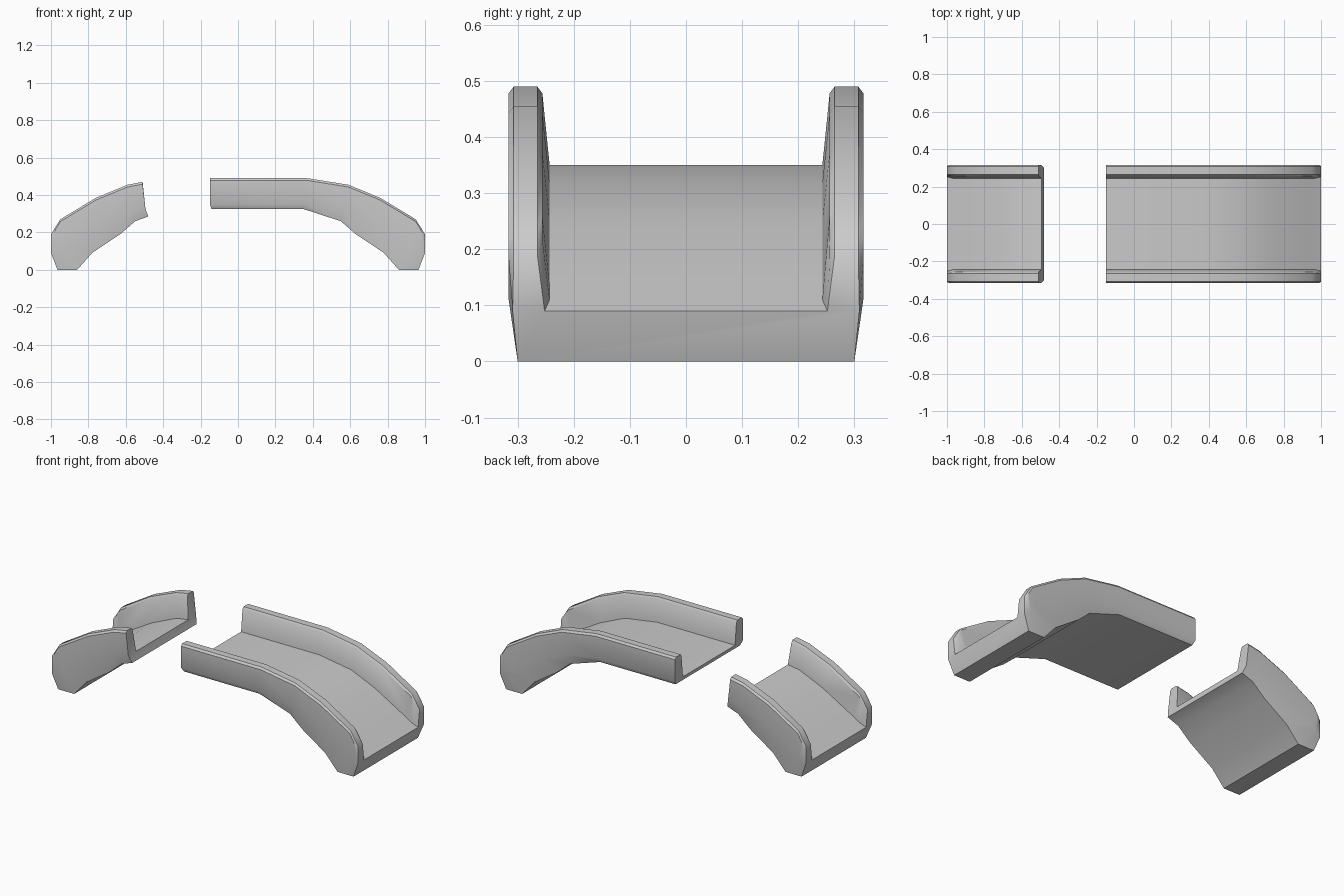
import bpy, bmesh, math
from mathutils import Vector

if "Cube" in bpy.data.objects:
    bpy.data.objects.remove(bpy.data.objects["Cube"])

# Stations along the arch: (underside x,z), (deck x,z), (rail top x,z)
ARCH = [
    ((0.35, 0.325), (0.36, 0.35), (0.37, 0.49)),
    ((0.55, 0.26), (0.57, 0.317), (0.59, 0.455)),
    ((0.63, 0.19), (0.725, 0.25), (0.76, 0.385)),
    ((0.78, 0.09), (0.925, 0.135), (0.95, 0.27)),
    ((0.86, 0.0), (0.965, 0.11), (0.975, 0.23)),
    ((0.965, 0.0), (1.0, 0.09), (1.0, 0.19)),
]
LONG_BREAK = ((-0.142, 0.325), (-0.15, 0.35), (-0.15, 0.49))
SHORT_BREAK = ((0.48, 0.285), (0.495, 0.328), (0.51, 0.47))


def section(station, tip):
    """U-shaped ring: deck slab with a chamfered rail on each side."""
    b, d, t = station
    # shoulders of the rail chamfer sit just inside the rail top
    s = (t[0] - 0.012, t[1] - 0.008) if tip else (t[0], t[1] - 0.012)
    half = [
        (b[0], 0.30, b[1]),
        (d[0], 0.309 if tip else 0.316, d[1]),
        (s[0], 0.316, s[1]),
        (t[0], 0.307, t[1]),
        (t[0], 0.265, t[1]),
        (s[0], 0.256, s[1]),
        (d[0], 0.252 if tip else 0.243, d[1]),
    ]
    return half + [(x, -y, z) for x, y, z in reversed(half)]


def bridge_piece(name, stations, side):
    bm = bmesh.new()
    rings = []
    for i, st in enumerate(stations):
        pts = section(st, i == len(stations) - 1)
        rings.append([bm.verts.new(Vector((side * x, y, z))) for x, y, z in pts])
    # skin between neighbouring sections
    for r, q in zip(rings, rings[1:]):
        for k in range(14):
            j = (k + 1) % 14
            bm.faces.new((r[k], r[j], q[j], q[k]))
    # end caps: slab end plus the two rail ends
    for r in (rings[0], rings[-1]):
        bm.faces.new([r[k] for k in (0, 1, 6, 7, 12, 13)])
        for ids in ((1, 2, 3), (1, 3, 4, 6), (4, 5, 6)):
            bm.faces.new([r[k] for k in ids])
            bm.faces.new([r[13 - k] for k in ids])
    bmesh.ops.recalc_face_normals(bm, faces=bm.faces)
    mesh = bpy.data.meshes.new(name)
    bm.to_mesh(mesh)
    bm.free()
    obj = bpy.data.objects.new(name, mesh)
    bpy.context.collection.objects.link(obj)
    bpy.ops.object.select_all(action='DESELECT')
    obj.select_set(True)
    bpy.context.view_layer.objects.active = obj
    bpy.ops.object.shade_smooth_by_angle(angle=math.radians(35))
    return obj


# Long half of the broken bridge, and the short stub facing it
bridge_piece("bridge_long_half", [LONG_BREAK] + ARCH, 1)
bridge_piece("bridge_short_half", [SHORT_BREAK] + ARCH[1:], -1)
